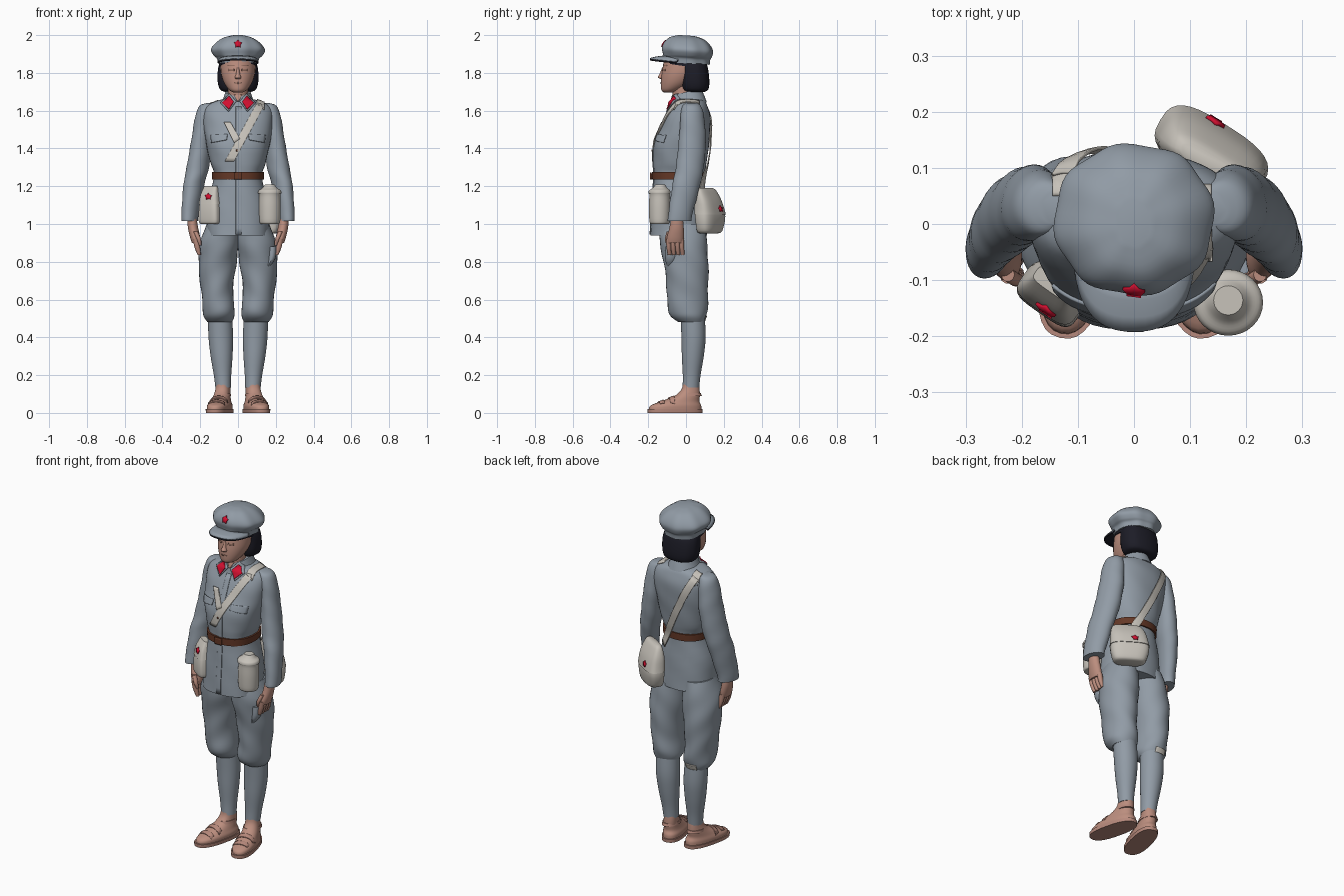
import bpy, bmesh
from math import sin, cos, pi, radians, copysign
from mathutils import Vector
from mathutils.bvhtree import BVHTree

if "Cube" in bpy.data.objects:
    bpy.data.objects.remove(bpy.data.objects["Cube"])

made = []


def material(name, *rgb):
    mat = bpy.data.materials.new(name)
    mat.use_nodes = True
    mat.diffuse_color = (*rgb, 1)
    for node in mat.node_tree.nodes:
        if node.type == "BSDF_PRINCIPLED":
            node.inputs["Base Color"].default_value = (*rgb, 1)
    return mat


cloth = material("grey blue cloth", .285, .33, .38)
skin = material("skin", .50, .27, .21)
sandal = material("sandal leather", .47, .25, .20)
black = material("black hair", .012, .012, .02)
canvas = material("cream canvas", .57, .54, .49)
red = material("red", .65, .005, .03)
brown = material("brown leather", .13, .04, .02)
shade = material("facial brown", .30, .16, .12)


def finish(name, bm, mat):
    mesh = bpy.data.meshes.new(name)
    bm.to_mesh(mesh)
    bm.free()
    mesh.materials.append(mat)
    obj = bpy.data.objects.new(name, mesh)
    bpy.context.collection.objects.link(obj)
    made.append(obj)
    return obj


def spline(sections, steps=4):
    """Smooth in-between sections, passing through every given one."""
    last = len(sections) - 1
    for i in range(last):
        quad = [sections[min(max(i + k, 0), last)] for k in (-1, 0, 1, 2)]
        for s in range(steps):
            t = s / steps
            yield [b + t * (c - a + t * (2 * a - 5 * b + 4 * c - d + t * (3 * (b - c) + d - a))) / 2
                   if s else b for a, b, c, d in zip(*quad)]
    yield sections[last]


def power(value, exponent):
    return copysign(abs(value) ** exponent, value)


def loft(name, mat, sections, side=1, p=2, rot=0, fold=0, wave=(45, 2), tilt=0, seg=32):
    """Skin a stack of oval sections (x, y, z, half width, half depth)."""
    bm = bmesh.new()
    rings = []
    for cx, cy, z, rx, ry in spline(sections):
        ring = []
        for k in range(seg):
            a = 2 * pi * k / seg
            r = 1 + fold * sin(wave[0] * z + wave[1] * a)
            x, y = r * rx * power(cos(a), 2 / p), r * ry * power(sin(a), 2 / p)
            x, y = x * cos(rot) - y * sin(rot), x * sin(rot) + y * cos(rot)
            ring.append(bm.verts.new((side * (cx + x), cy + y, z + tilt * y)))
        rings.append(ring)
    for low, high in zip(rings, rings[1:]):
        for k in range(seg):
            n = (k + 1) % seg
            bm.faces.new((low[k], low[n], high[n], high[k]))
    bm.faces.new(rings[0][::-1])
    bm.faces.new(rings[-1])
    bmesh.ops.recalc_face_normals(bm, faces=bm.faces[:])
    return finish(name, bm, mat)


RAYS = {"front": lambda u, v: ((u, -1, v), (0, 1, 0)),
        "back": lambda u, v: ((u, 1, v), (0, -1, 0)),
        "top": lambda u, v: ((u, v, 3), (0, 0, -1))}


def drape(name, mat, hosts, outline, view="front", cuts=7, lift=.003, thick=.006):
    """Lay a thin flat shape onto the surface of the host parts."""
    trees = [BVHTree.FromPolygons([v.co for v in h.data.vertices],
                                  [f.vertices[:] for f in h.data.polygons]) for h in hosts]
    bm = bmesh.new()
    bm.faces.new([bm.verts.new((u, v, 0)) for u, v in outline])
    if len(outline) == 4:
        bmesh.ops.subdivide_edges(bm, edges=bm.edges[:], cuts=cuts, use_grid_fill=True)
    else:
        bmesh.ops.poke(bm, faces=bm.faces[:])
    for vert in bm.verts[:]:
        start, way = (Vector(w) for w in RAYS[view](vert.co.x, vert.co.y))
        hits = [h for h in (t.ray_cast(start, way) for t in trees) if h[0]]
        if hits:
            vert.co = min(hits, key=lambda h: h[3])[0] - way * lift
        else:
            bm.verts.remove(vert)
    solid = finish(name, bm, mat).modifiers.new("thickness", "SOLIDIFY")
    solid.thickness, solid.offset = thick, 0


def star(name, host, u, v, size, view="front"):
    points = [(u + sin(k * pi / 5) * size * (1, .65)[k % 2],
               v + cos(k * pi / 5) * size * (1, .65)[k % 2]) for k in range(10)]
    drape(name, red, [host], points, view, lift=.003)


def box(u0, u1, v0, v1, side=1):
    return [(side * u0, v0), (side * u1, v0), (side * u1, v1), (side * u0, v1)]


# Jacket body, belt and collar
jacket = loft("jacket", cloth, [
    (0, -.04, .94, .165, .15), (0, -.038, 1.1, .16, .142), (0, -.037, 1.25, .127, .133),
    (0, -.032, 1.32, .145, .141), (0, -.025, 1.42, .168, .146), (0, -.006, 1.5, .18, .134),
    (0, .008, 1.57, .187, .12), (0, .015, 1.62, .172, .1), (0, .012, 1.65, .118, .088),
    (0, .01, 1.665, .06, .06)], p=2.3, fold=.008, wave=(40, 5), seg=48)
belt = loft("belt", brown, [(0, -.037, 1.235, .137, .142), (0, -.037, 1.275, .139, .143)], p=2.3, seg=48)
drape("belt_buckle", brown, [belt], box(-.022, .022, 1.23, 1.28), lift=.007, thick=.009)
collar = loft("collar", cloth, [(0, .01, 1.62, .1, .1), (0, .008, 1.66, .08, .088),
                                (0, .006, 1.7, .066, .074)], tilt=.25)
drape("neck_opening", skin, [collar, jacket], [(-.004, 1.65), (.004, 1.65), (.03, 1.7), (-.03, 1.7)])
drape("front_placket", cloth, [jacket], box(-.012, .018, .945, 1.62), cuts=20, lift=.001)
drape("jacket_button", brown, [jacket], box(-.01, -.002, 1.385, 1.393), lift=.006, cuts=1)

# Sleeves, hands and the paired jacket details
sleeves = []
for side, tag in ((1, "left_"), (-1, "right_")):
    sleeves.append(loft(tag + "sleeve", cloth, [
        (.14, .03, 1.64, .025, .03), (.16, .03, 1.625, .043, .05), (.174, .033, 1.57, .051, .063),
        (.19, .034, 1.45, .054, .073), (.213, .02, 1.3, .057, .076), (.235, 0, 1.2, .052, .075),
        (.254, -.03, 1.05, .043, .066), (.255, -.034, 1.015, .042, .064)],
        side, rot=.33, fold=.02, wave=(55, 2)))
    loft(tag + "palm", skin, [
        (.245, -.047, 1.04, .024, .03), (.238, -.05, .98, .027, .038), (.227, -.056, .93, .027, .045),
        (.222, -.059, .9, .022, .043)], side, seg=20)
    for k in range(4):
        y = -.093 + .023 * k
        loft(tag + "finger", skin, [(.223, y, .92, .016, .014), (.215, y + .002, .875, .015, .013),
                                    (.205, y + .006, .836, .009, .01)], side, seg=10)
    loft(tag + "thumb", skin, [(.225, -.09, .96, .012, .013), (.208, -.1, .92, .012, .012),
                               (.2, -.095, .885, .007, .008)], side, seg=10)
    drape(tag + "pocket_flap", cloth, [jacket], [
        (side * u, v) for u, v in ((.06, 1.445), (.14, 1.43), (.145, 1.47), (.055, 1.475))])
    drape(tag + "collar_flap", cloth, [collar, jacket], [
        (side * u, v) for u, v in ((.008, 1.65), (.05, 1.595), (.093, 1.64), (.045, 1.69))], lift=.006)
    drape(tag + "collar_tab", red, [collar, jacket], [
        (side * u, v) for u, v in ((.023, 1.647), (.048, 1.607), (.083, 1.64), (.046, 1.677))], lift=.012)

    # Trousers, wrapped calves, feet and sandals
    trouser = loft(tag + "trouser_leg", cloth, [
        (.08, -.02, 1.0, .085, .12), (.1, -.015, .9, .104, .125), (.108, 0, .8, .101, .118),
        (.112, .006, .7, .09, .112), (.109, .008, .62, .083, .108), (.102, .009, .55, .084, .106),
        (.1, .014, .51, .081, .092), (.098, .028, .48, .064, .066)], side, fold=.02, wave=(38, 3))
    loft(tag + "calf", cloth, [
        (.095, .035, .51, .064, .064), (.091, .04, .4, .065, .064), (.087, .036, .3, .058, .058),
        (.082, .03, .2, .046, .047), (.079, .026, .135, .041, .044)], side)
    foot = loft(tag + "foot", skin, [
        (.097, -.057, .02, .058, .142), (.096, -.053, .04, .058, .136), (.092, -.03, .062, .05, .102),
        (.085, .008, .092, .042, .066), (.08, .024, .125, .038, .048), (.079, .026, .16, .036, .042)],
        side, p=2.3, rot=.24)
    loft(tag + "sole", sandal, [(.097, -.058, 0, .061, .148), (.097, -.058, .02, .062, .149)],
         side, p=2.5, rot=.24)
    for y in (-.155, -.1):
        drape(tag + "sandal_strap", sandal, [foot], [
            (side * u, v) for u, v in ((.055, y), (.17, y + .02), (.17, y + .045), (.055, y + .025))],
            "top", lift=.002)
    loft(tag + "ankle_strap", sandal, [(.082, .018, .09, .045, .066), (.082, .018, .105, .043, .06)], side)

# Loose cloth tab on the left thigh and patch behind the right knee
loft("thigh_tab", cloth, [(.183, -.075, .88, .024, .034), (.177, -.08, .815, .02, .03),
                          (.153, -.087, .765, .006, .01)], seg=12)
drape("knee_patch", canvas, [trouser], box(-.135, -.07, .487, .515), "back")

# Head, neck and face
loft("neck", skin, [(0, 0, 1.6, .06, .06), (0, -.01, 1.67, .053, .06), (0, -.01, 1.76, .055, .062)])
head = loft("head", skin, [
    (0, -.092, 1.695, .02, .022), (0, -.08, 1.708, .045, .05), (0, -.053, 1.74, .07, .08),
    (0, -.033, 1.78, .086, .098), (0, -.02, 1.82, .092, .105), (0, -.01, 1.88, .092, .105)])
loft("nose", skin, [(0, -.125, 1.768, .014, .01), (0, -.13, 1.777, .017, .02),
                    (0, -.123, 1.795, .011, .017), (0, -.115, 1.828, .007, .012)], seg=14)
drape("mouth", shade, [head], [(-.022, 1.747), (0, 1.742), (.022, 1.747), (0, 1.751)],
      cuts=3, lift=.001, thick=.003)
for side, tag in ((1, "left_"), (-1, "right_")):
    drape(tag + "eye", shade, [head], box(.02, .05, 1.81, 1.82, side), cuts=3, lift=.001, thick=.003)
    drape(tag + "eyebrow", shade, [head], box(.018, .056, 1.836, 1.842, side), cuts=3, lift=.001, thick=.003)

# Bobbed hair
loft("bobbed_hair", black, [
    (0, .05, 1.7, .072, .05), (0, .049, 1.712, .095, .068), (0, .047, 1.75, .107, .076),
    (0, .043, 1.81, .107, .075), (0, .034, 1.85, .098, .073), (0, .02, 1.875, .08, .06)],
    p=2.4, fold=.01, wave=(0, 9))
loft("fringe", black, [(0, -.003, 1.835, .099, .114), (0, -.003, 1.875, .097, .108)], tilt=-.15)

# Cap with gathered crown, peak and badge
crown = loft("cap_crown", cloth, [
    (0, .005, 1.85, .106, .119), (0, .005, 1.876, .111, .122), (0, .008, 1.892, .128, .128),
    (0, .008, 1.922, .142, .134), (0, .006, 1.955, .12, .12), (0, .004, 1.984, .08, .088),
    (0, .002, 1.998, .03, .04)], p=2.1, fold=.022, wave=(0, 8), tilt=-.06, seg=64)
for name, mat, drop in (("cap_peak", cloth, 0), ("cap_peak_lining", black, .007)):
    bm = bmesh.new()
    rows = []
    for k in range(25):
        a = radians(-84 + 7 * k)
        rows.append([bm.verts.new((
            (.098 + .012 * t) * power(sin(a), .8), -.02 - (.085 + .087 * t) * power(cos(a), .75),
            1.872 + .02 * cos(a) - .014 * t * t - drop)) for t in (0, .35, .7, 1)])
    for one, two in zip(rows, rows[1:]):
        for j in range(3):
            bm.faces.new((one[j], one[j + 1], two[j + 1], two[j]))
    peak = finish(name, bm, mat)
    peak.modifiers.new("thickness", "SOLIDIFY").thickness = .006
star("cap_star", crown, 0, 1.953, .021)

# Hip pouch on the right and canteen on the left
pouch = loft("hip_pouch", canvas, [
    (-.148, -.13, 1.0, .047, .022), (-.148, -.13, 1.012, .06, .034), (-.148, -.128, 1.08, .059, .035),
    (-.145, -.116, 1.15, .05, .031), (-.142, -.107, 1.195, .038, .014)], p=4, rot=radians(-35))
flap = loft("hip_pouch_flap", canvas, [
    (-.147, -.124, 1.105, .06, .038), (-.145, -.115, 1.155, .052, .034), (-.142, -.107, 1.2, .04, .016)],
    p=4, rot=radians(-35))
star("hip_pouch_star", flap, -.157, 1.145, .018)
loft("canteen", canvas, [
    (.168, -.14, 1.0, .045, .042), (.168, -.14, 1.012, .055, .053), (.168, -.14, 1.09, .058, .056),
    (.168, -.14, 1.155, .056, .054), (.168, -.14, 1.162, .062, .059), (.168, -.14, 1.178, .058, .055),
    (.168, -.138, 1.19, .04, .039), (.168, -.136, 1.208, .026, .026)])

# Satchel behind the left hip
satchel = loft("satchel", canvas, [
    (.138, .122, .95, .065, .03), (.138, .125, .965, .09, .045), (.138, .128, 1.04, .105, .052),
    (.138, .117, 1.12, .096, .042), (.138, .106, 1.17, .079, .024), (.138, .104, 1.185, .062, .012)],
    p=3, rot=radians(-32), fold=.012)
satchel_flap = loft("satchel_flap", canvas, [
    (.138, .128, 1.05, .108, .055), (.138, .118, 1.12, .099, .046), (.138, .106, 1.175, .082, .028),
    (.138, .104, 1.19, .063, .014)], p=3, rot=radians(-32), fold=.012)
star("satchel_star", satchel_flap, .145, 1.08, .017, "back")

# Canvas straps crossing the chest, shoulders and back
hosts = [jacket, collar] + sleeves
drape("chest_strap", canvas, hosts, [(.1, 1.64), (.14, 1.63), (-.022, 1.33), (-.07, 1.33)], cuts=14)
drape("second_chest_strap", canvas, hosts, [(-.075, 1.54), (-.04, 1.54), (.01, 1.45), (-.02, 1.43)],
      lift=.005)
drape("back_strap", canvas, hosts, [(.072, 1.17), (.105, 1.19), (-.11, 1.64), (-.145, 1.62)], "back",
      cuts=18, lift=.01)
drape("right_shoulder_strap", canvas, hosts, box(-.145, -.105, .05, .1), "top")
drape("left_shoulder_strap", canvas, hosts, box(.1, .138, -.065, .07), "top")

# Smooth shading with crisp hems
bpy.ops.object.select_all(action="DESELECT")
for obj in made:
    obj.select_set(True)
bpy.context.view_layer.objects.active = made[0]
bpy.ops.object.shade_smooth_by_angle(angle=radians(45))
